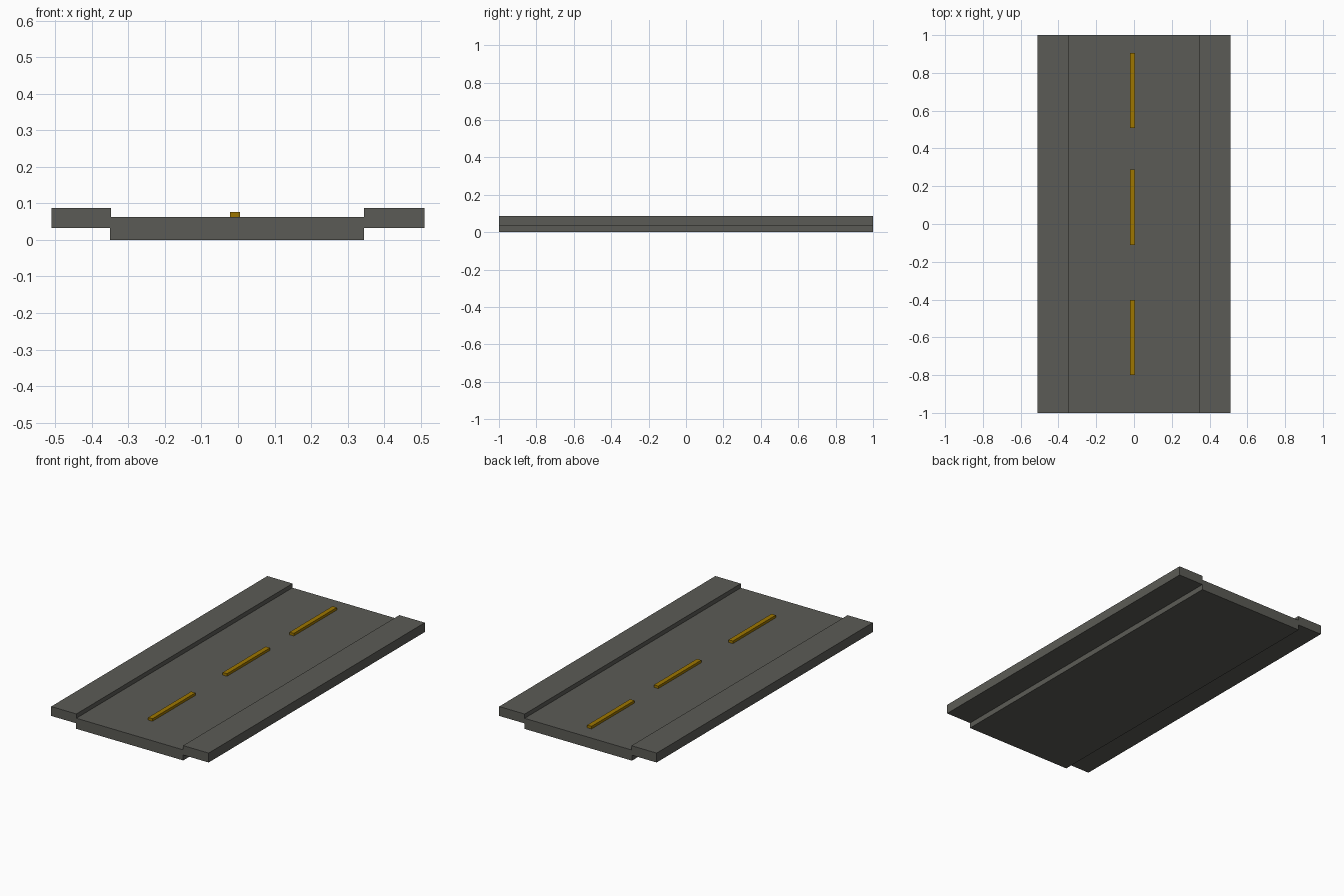
import bpy
from mathutils import Matrix, Vector
import bmesh

default = bpy.data.objects.get("Cube")
if default:
    bpy.data.objects.remove(default, do_unlink=True)


def material(name, rgb):
    mat = bpy.data.materials.new(name)
    mat.use_nodes = True
    color = (*rgb, 1.0)
    mat.diffuse_color = color
    mat.node_tree.nodes["Principled BSDF"].inputs["Base Color"].default_value = color
    return mat


def box(name, low, high, mat):
    """Flat-shaded box between two opposite corners."""
    low, high = Vector(low), Vector(high)
    bm = bmesh.new()
    bmesh.ops.create_cube(
        bm, size=1.0,
        matrix=Matrix.Translation((low + high) / 2) @ Matrix.Diagonal((*(high - low), 1.0)))
    mesh = bpy.data.meshes.new(name)
    bm.to_mesh(mesh)
    bm.free()
    mesh.materials.append(mat)
    obj = bpy.data.objects.new(name, mesh)
    bpy.context.collection.objects.link(obj)
    return obj


asphalt = material("asphalt grey", (0.105, 0.105, 0.092))
amber = material("amber paint", (0.34, 0.18, 0.0))

road_top = 0.062

# Road slab
box("road_slab", (-0.35, -1, 0), (0.345, 1, road_top), asphalt)

# Raised pavements overhanging the slab on both sides
box("right_pavement", (-0.51, -1, 0.032), (-0.347, 1, 0.087), asphalt)
box("left_pavement", (0.345, -1, 0.032), (0.51, 1, 0.087), asphalt)

# Raised centre line dashes
for name, start in (("front", -0.80), ("middle", -0.11), ("back", 0.508)):
    box(name + "_dash", (-0.022, start, road_top - 0.002),
        (0.006, start + 0.398, 0.077), amber)
